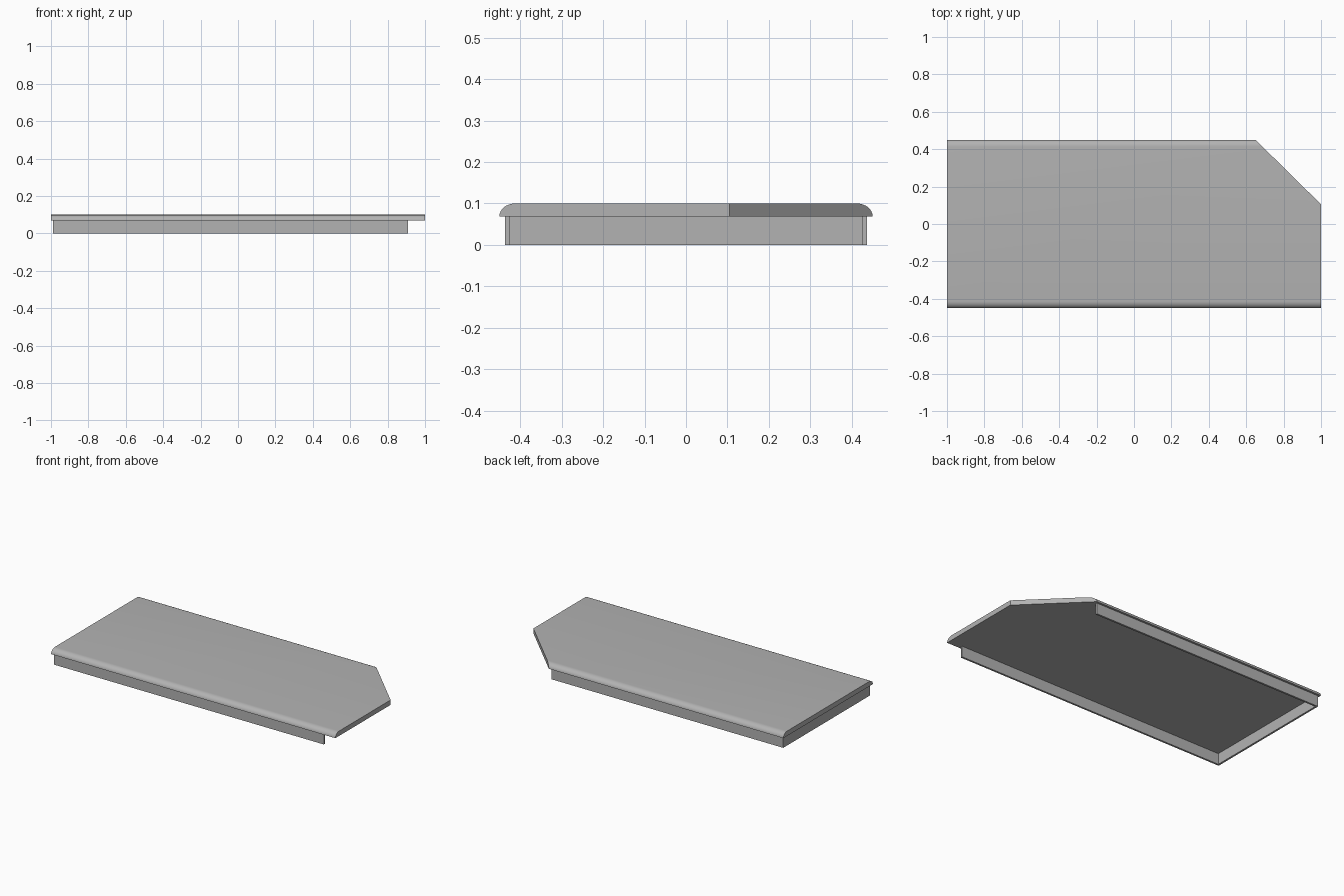
import bpy, bmesh, math
from mathutils import Vector

cube = bpy.data.objects.get("Cube")
if cube:
    bpy.data.objects.remove(cube, do_unlink=True)

# Single flat material
GREY = (0.45, 0.45, 0.45, 1)
mat = bpy.data.materials.new("plain_grey")
mat.use_nodes = True
mat.diffuse_color = GREY
mat.node_tree.nodes["Principled BSDF"].inputs["Base Color"].default_value = GREY

HALF_L, HALF_W = 1.0, 0.45
Z_UNDER, Z_TOP = 0.069, 0.10
ROUND_W = 0.038          # width of the rounded long edges
RAIL_W, RAIL_T = 0.437, 0.012


def add_object(name, bm):
    bmesh.ops.recalc_face_normals(bm, faces=bm.faces)
    mesh = bpy.data.meshes.new(name)
    bm.to_mesh(mesh)
    bm.free()
    mesh.materials.append(mat)
    obj = bpy.data.objects.new(name, mesh)
    bpy.context.collection.objects.link(obj)
    return obj


def extrude_polygon(name, points, offset):
    bm = bmesh.new()
    face = bm.faces.new([bm.verts.new(p) for p in points])
    result = bmesh.ops.extrude_face_region(bm, geom=[face], use_keep_orig=True)
    moved = [g for g in result["geom"] if isinstance(g, bmesh.types.BMVert)]
    bmesh.ops.translate(bm, verts=moved, vec=offset)
    return bm


# Slab: rounded cross-section swept along x, then one corner cut off
STEPS = 8
arc = [(HALF_W - ROUND_W + ROUND_W * math.cos(a), Z_UNDER + (Z_TOP - Z_UNDER) * math.sin(a))
       for a in (math.pi / 2 * i / STEPS for i in range(STEPS + 1))]
profile = arc + [(-y, z) for y, z in reversed(arc)]
bm = extrude_polygon("slab", [(-HALF_L, y, z) for y, z in profile], (2 * HALF_L, 0, 0))
cut = bmesh.ops.bisect_plane(bm, geom=bm.verts[:] + bm.edges[:] + bm.faces[:],
                             plane_co=(HALF_L, 0.105, 0), plane_no=Vector((0.345, 0.35, 0)).normalized(),
                             clear_outer=True)
bmesh.ops.holes_fill(bm, edges=[e for e in bm.edges if e.is_boundary])
slab = add_object("slab", bm)
bpy.ops.object.select_all(action="DESELECT")
slab.select_set(True)
bpy.context.view_layer.objects.active = slab
bpy.ops.object.shade_smooth_by_angle(angle=math.radians(30))

# Skirt: U-shaped rail under the slab, open at the cut end
X_END, X_FRONT, X_BACK = -0.99, 0.91, 0.64
inner = RAIL_W - RAIL_T
outline = [(X_FRONT, -RAIL_W), (X_FRONT, -inner), (X_END + RAIL_T, -inner),
           (X_END + RAIL_T, inner), (X_BACK, inner), (X_BACK, RAIL_W),
           (X_END, RAIL_W), (X_END, -RAIL_W)]
add_object("skirt_rail", extrude_polygon("skirt", [(x, y, 0) for x, y in outline], (0, 0, Z_UNDER)))
